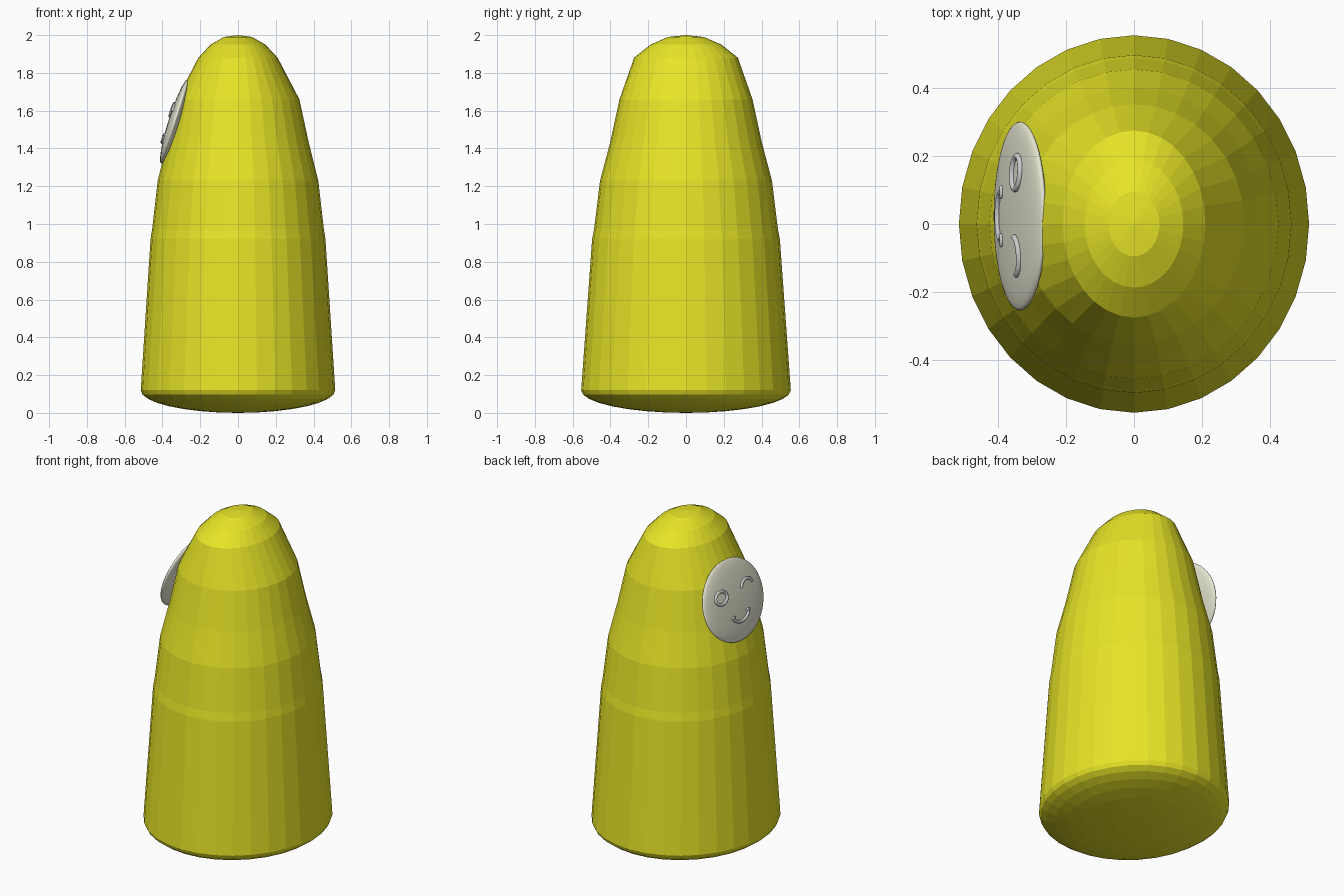
import bpy, bmesh, math
from mathutils import Vector

if "Cube" in bpy.data.objects:
    bpy.data.objects.remove(bpy.data.objects["Cube"])


def material(name, rgb):
    m = bpy.data.materials.new(name)
    m.diffuse_color = (*rgb, 1)
    m.use_nodes = True
    m.node_tree.nodes["Principled BSDF"].inputs["Base Color"].default_value = m.diffuse_color
    return m


def add_mesh(name, bm, mat=None):
    bmesh.ops.recalc_face_normals(bm, faces=bm.faces)
    me = bpy.data.meshes.new(name)
    bm.to_mesh(me)
    bm.free()
    ob = bpy.data.objects.new(name, me)
    bpy.context.collection.objects.link(ob)
    if mat:
        me.materials.append(mat)
    return ob


# Body: faceted loft of elliptical rings (z, x radius, y radius)
SIDES = 32
rings = []
for i in range(1, 8):  # shallow domed underside
    a = math.radians(90 - 11.25 * i)
    rings.append((0.12 - 0.12 * math.sin(a), 0.515 * math.cos(a), 0.555 * math.cos(a)))
rings += [(0.12, 0.515, 0.555), (0.92, 0.463, 0.497), (0.97, 0.455, 0.487),
          (1.23, 0.425, 0.455), (1.43, 0.375, 0.402), (1.66, 0.325, 0.352),
          (1.88, 0.21, 0.275), (1.95, 0.145, 0.187), (1.99, 0.075, 0.095)]
bm = bmesh.new()
loops = []
for z, rx, ry in rings:
    loops.append([bm.verts.new((rx * math.cos(2 * math.pi * k / SIDES),
                                ry * math.sin(2 * math.pi * k / SIDES), z))
                  for k in range(SIDES)])
bottom, top = bm.verts.new((0, 0, 0)), bm.verts.new((0, 0, 2))
for k in range(SIDES):
    n = (k + 1) % SIDES
    for a, b in zip(loops, loops[1:]):
        bm.faces.new((a[k], a[n], b[n], b[k]))
    bm.faces.new((bottom, loops[0][n], loops[0][k]))
    bm.faces.new((top, loops[-1][k], loops[-1][n]))
add_mesh("body", bm, material("yellow", (0.8, 0.78, 0.02)))

# Face plate: flattened ellipsoid leaning back against the left side
TILT = math.radians(17.6)
CENTRE = Vector((-0.335, 0.023, 1.543))
SIDE = Vector((0, 1, 0))
UP = Vector((math.sin(TILT), 0, math.cos(TILT)))
OUT = Vector((-math.cos(TILT), 0, math.sin(TILT)))
RU, RV, RW = 0.278, 0.235, 0.033


def plate(u, v, w):
    return CENTRE + SIDE * u + UP * v + OUT * w


bm = bmesh.new()
bmesh.ops.create_uvsphere(bm, u_segments=48, v_segments=24, radius=1)
for v in bm.verts:
    x, y, z = v.co
    v.co = plate(x * RU, y * RV, z * RW)
face = add_mesh("face_plate", bm, material("cream", (0.8, 0.8, 0.65)))
face.data.shade_smooth()


# Face features: round bars following the plate surface
def feature(name, u0, v0, ru, rv, start, end, radius, closed=False):
    cu = bpy.data.curves.new(name, 'CURVE')
    cu.dimensions = '3D'
    cu.bevel_depth = radius
    cu.bevel_resolution = 3
    cu.use_fill_caps = True
    n = 24
    sp = cu.splines.new('POLY')
    sp.points.add(n - 1)
    for i, p in enumerate(sp.points):
        a = math.radians(start + (end - start) * i / (n if closed else n - 1))
        u, v = u0 + ru * math.cos(a), v0 + rv * math.sin(a)
        w = RW * math.sqrt(max(0, 1 - (u / RU) ** 2 - (v / RV) ** 2))
        p.co = (*plate(u, v, w + 0.002), 1)
    sp.use_cyclic_u = closed
    sp.use_smooth = True
    ob = bpy.data.objects.new(name, cu)
    bpy.context.collection.objects.link(ob)


feature("open_eye", 0.128, 0.055, 0.049, 0.036, 0, 360, 0.009, True)
feature("winking_eye", -0.117, 0.04, 0.056, 0.042, 10, 170, 0.009)
feature("mouth", 0.0, -0.08, 0.072, 0.045, 190, 350, 0.009)
for s in (-1, 1):  # mouth corner creases
    feature("mouth_corner", s * 0.071, -0.088, 0.014, 0.008, 0, 180, 0.006)
